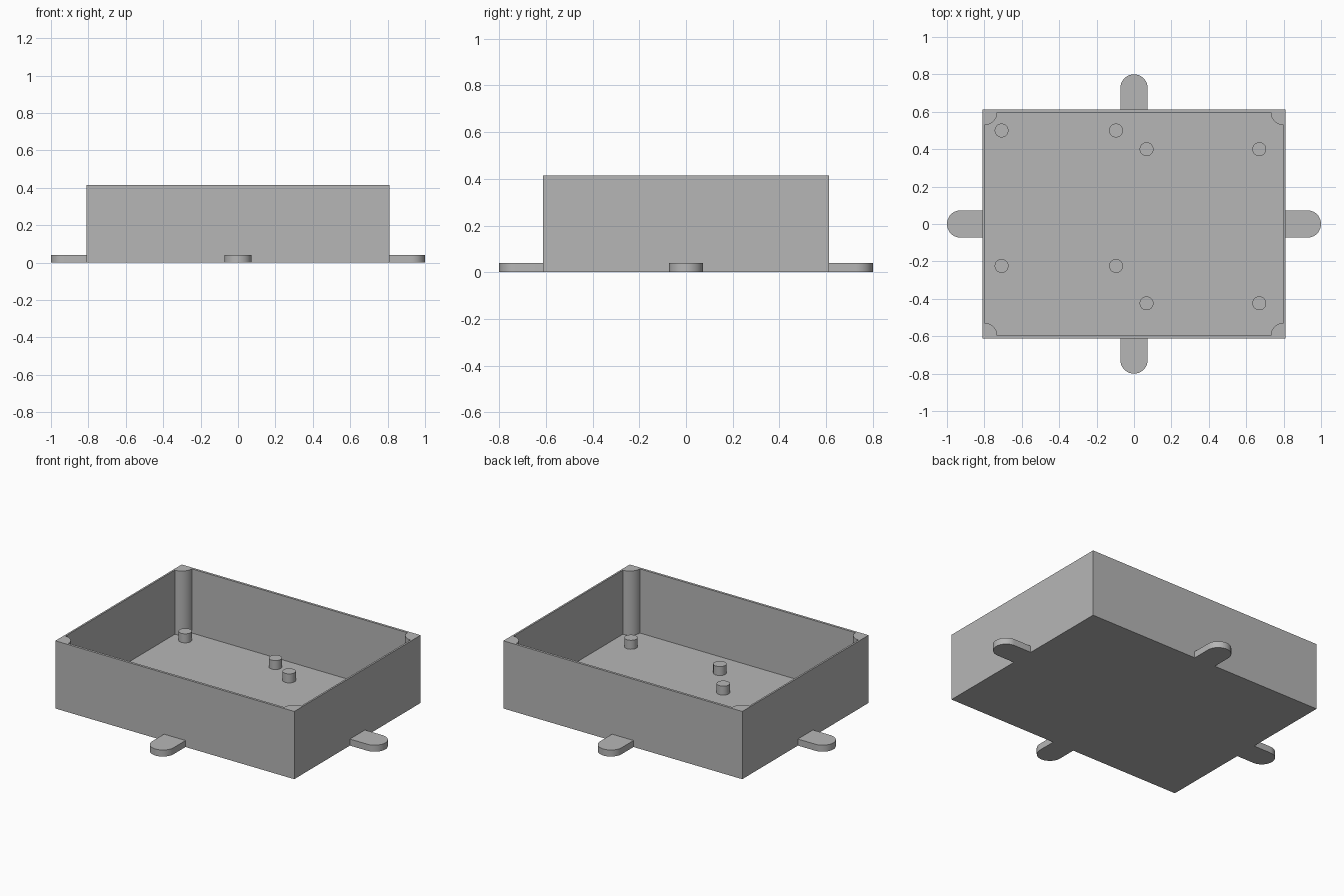
import bpy, bmesh
from math import cos, sin, pi, radians
from mathutils import Vector

cube = bpy.data.objects.get("Cube")
if cube:
    bpy.data.objects.remove(cube, do_unlink=True)

HX, HY, HEIGHT = 0.81, 0.612, 0.415      # outer half sizes and height
IX, IY, FLOOR = 0.799, 0.597, 0.022      # inner half sizes and floor level

grey = bpy.data.materials.new("plain grey")
grey.use_nodes = True
grey.diffuse_color = (0.47, 0.47, 0.47, 1)
grey.node_tree.nodes["Principled BSDF"].inputs["Base Color"].default_value = grey.diffuse_color


def finish(name, bm, smooth=False):
    bmesh.ops.recalc_face_normals(bm, faces=bm.faces)
    mesh = bpy.data.meshes.new(name)
    bm.to_mesh(mesh)
    bm.free()
    mesh.materials.append(grey)
    obj = bpy.data.objects.new(name, mesh)
    bpy.context.collection.objects.link(obj)
    if smooth:
        bpy.ops.object.select_all(action="DESELECT")
        obj.select_set(True)
        bpy.context.view_layer.objects.active = obj
        bpy.ops.object.shade_smooth_by_angle(angle=radians(35))
    return obj


def prism(name, outline, z0, z1):
    """Extrude a flat outline from z0 up to z1."""
    bm = bmesh.new()
    base = bm.faces.new([bm.verts.new((x, y, z0)) for x, y in outline])
    top = bmesh.ops.extrude_face_region(bm, geom=[base], use_keep_orig=True)
    verts = [v for v in top["geom"] if isinstance(v, bmesh.types.BMVert)]
    bmesh.ops.translate(bm, verts=verts, vec=(0, 0, z1 - z0))
    return finish(name, bm, True)


def arc(cx, cy, r, start, end, steps):
    angles = [start + (end - start) * i / steps for i in range(steps + 1)]
    return [(cx + r * cos(a), cy + r * sin(a)) for a in angles]


# Open tray: a box whose top is inset to the rim, then pushed down to the floor
bm = bmesh.new()
bmesh.ops.create_cube(bm, size=1)
for v in bm.verts:
    v.co = Vector((v.co.x * 2 * HX, v.co.y * 2 * HY, (v.co.z + 0.5) * HEIGHT))
face = max(bm.faces, key=lambda f: f.calc_center_median().z)
for scale, drop in (((IX / HX, IY / HY, 1), 0), ((1, 1, 1), FLOOR - HEIGHT)):
    face = bmesh.ops.extrude_discrete_faces(bm, faces=[face])["faces"][0]
    bmesh.ops.scale(bm, verts=face.verts, vec=scale)
    bmesh.ops.translate(bm, verts=face.verts, vec=(0, 0, drop))
finish("tray", bm)

# Quarter-round posts in the inner corners
for xn, sx in (("left", 1), ("right", -1)):
    for yn, sy in (("back", 1), ("front", -1)):
        quarter = [(0, 0)] + arc(0, 0, 0.068, pi, 1.5 * pi, 12)
        prism(f"{yn}_{xn}_corner_post",
              [(sx * (IX + x), sy * (IY + y)) for x, y in quarter], FLOOR, HEIGHT)

# Round-ended mounting tabs on all four sides
R = 0.073
for name, turn, wall, tip in (("left", 0, HX, 1.0), ("back", 1, HY, 0.8),
                              ("right", 2, HX, 1.0), ("front", 3, HY, 0.8)):
    shape = [(wall, -R)] + arc(tip - R, 0, R, -pi / 2, pi / 2, 24) + [(wall, R)]
    for _ in range(turn):
        shape = [(-y, x) for x, y in shape]
    prism(f"{name}_mounting_tab", shape, 0, 0.04)

# Two rectangular sets of standoffs on the floor
for name, xs, ys in (("right", (-0.708, -0.096), (0.5, -0.224)),
                     ("left", (0.067, 0.67), (0.4, -0.424))):
    for x in xs:
        for y in ys:
            prism(f"{name}_standoff", arc(x, y, 0.037, 0, 2 * pi, 32)[:-1], FLOOR, 0.077)
